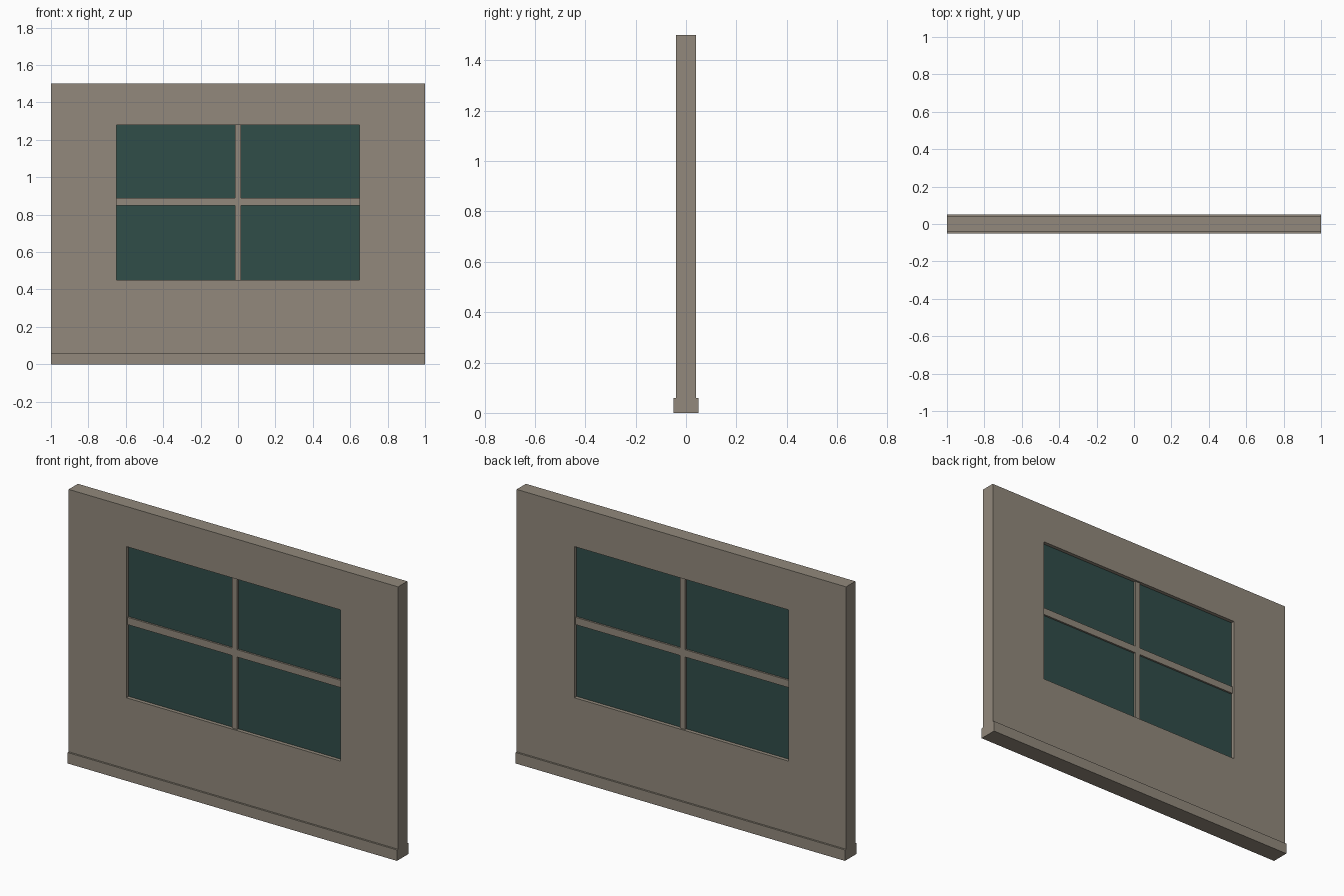
import bpy, bmesh

if "Cube" in bpy.data.objects:
    bpy.data.objects.remove(bpy.data.objects["Cube"])


def material(name, rgb):
    m = bpy.data.materials.new(name)
    lin = [((c / 255 + 0.055) / 1.055) ** 2.4 for c in rgb]
    m.diffuse_color = (*lin, 1)
    m.use_nodes = True
    m.node_tree.nodes["Principled BSDF"].inputs["Base Color"].default_value = m.diffuse_color
    return m


WALL = material("warm grey plaster", (146, 137, 124))
GLASS = material("dark teal glass", (48, 77, 73))

# Window opening and bar sizes
WX, Z0, Z1 = 0.65, 0.45, 1.28
ZM = 0.868


def finish(bm, name, mat):
    bmesh.ops.recalc_face_normals(bm, faces=bm.faces)
    mesh = bpy.data.meshes.new(name)
    bm.to_mesh(mesh)
    bm.free()
    mesh.materials.append(mat)
    obj = bpy.data.objects.new(name, mesh)
    bpy.context.collection.objects.link(obj)
    return obj


def slab(name, xs, zs, half_depth, mat, holes=()):
    """Grid of cells in the xz plane, minus holes, extruded along y."""
    bm = bmesh.new()
    v = [[bm.verts.new((x, -half_depth, z)) for z in zs] for x in xs]
    for i in range(len(xs) - 1):
        for j in range(len(zs) - 1):
            if (i, j) not in holes:
                bm.faces.new((v[i][j], v[i + 1][j], v[i + 1][j + 1], v[i][j + 1]))
    ext = bmesh.ops.extrude_face_region(bm, geom=bm.faces[:], use_keep_orig=True)
    moved = [g for g in ext["geom"] if isinstance(g, bmesh.types.BMVert)]
    bmesh.ops.translate(bm, vec=(0, 2 * half_depth, 0), verts=moved)
    # Merge the flat grid cells into clean faces
    bmesh.ops.dissolve_limit(bm, angle_limit=0.01, verts=bm.verts, edges=bm.edges)
    return finish(bm, name, mat)


# Wall panel with the window opening
slab("wall_panel", (-1, -WX, WX, 1), (0.06, Z0, Z1, 1.5), 0.04, WALL, {(1, 1)})

# Skirting along the foot, proud on both sides
slab("skirting", (-1, 1), (0, 0.06), 0.05, WALL)

# Crossed glazing bars: a grid with the four panes' outer cells left empty
slab("glazing_bars", (-WX, -0.016, 0.016, WX), (Z0, ZM - 0.02, ZM + 0.02, Z1),
     0.03, WALL, {(0, 0), (2, 0), (0, 2), (2, 2)})

# Glass sheet recessed in the opening
slab("window_glass", (-WX, WX), (Z0, Z1), 0.02, GLASS)
